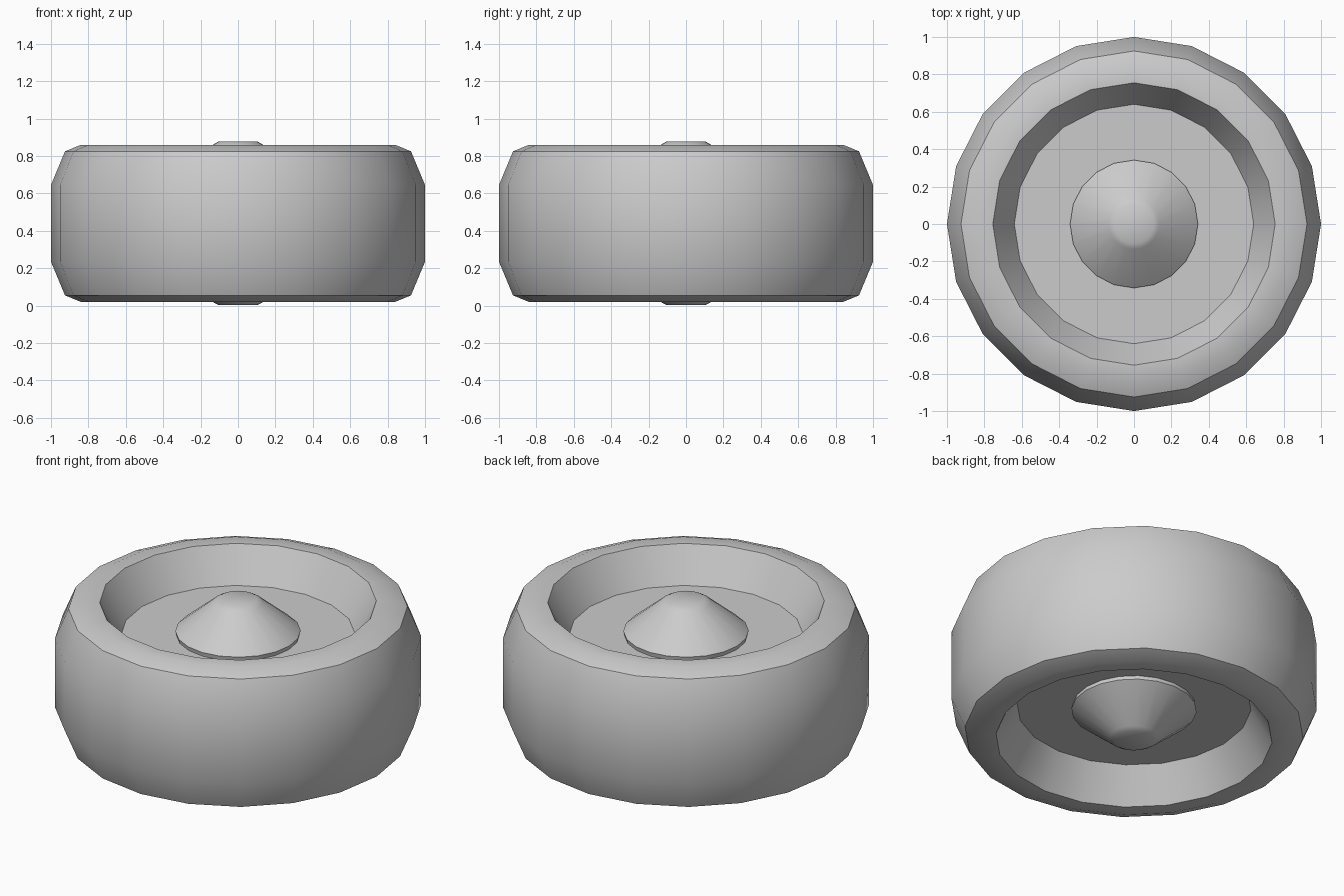
import bpy, bmesh, math

if "Cube" in bpy.data.objects:
    bpy.data.objects.remove(bpy.data.objects["Cube"])

SIDES = 20
MID = 0.44  # height of the wheel's mirror plane


def lathe(name, rings, cap=False):
    """Spin (radius, z) rings around the z axis; close ring to ring or cap both ends."""
    bm = bmesh.new()
    loops = []
    for r, z in rings:
        loops.append([bm.verts.new((r * math.cos(a), r * math.sin(a), z))
                      for a in (2 * math.pi * i / SIDES for i in range(SIDES))])
    for lo, hi in zip(loops, loops[1:]):
        for i in range(SIDES):
            j = (i + 1) % SIDES
            bm.faces.new((lo[i], lo[j], hi[j], hi[i]))
    if cap:
        bm.faces.new(loops[0])
        bm.faces.new(loops[-1])
    bmesh.ops.recalc_face_normals(bm, faces=bm.faces)
    mesh = bpy.data.meshes.new(name)
    bm.to_mesh(mesh)
    bm.free()
    obj = bpy.data.objects.new(name, mesh)
    bpy.context.collection.objects.link(obj)
    bpy.ops.object.select_all(action='DESELECT')
    obj.select_set(True)
    bpy.context.view_layer.objects.active = obj
    bpy.ops.object.shade_smooth_by_angle(angle=math.radians(30))
    return obj


def mirrored(top):
    """Add the lower half of a profile listed from the top down to the middle."""
    return top + [(r, 2 * MID - z) for r, z in reversed(top)]


# Tyre with dished rim and disc on both sides
lathe("wheel", mirrored([(0.64, 0.66), (0.755, 0.86), (0.84, 0.86),
                         (0.925, 0.825), (1.0, 0.645)]), cap=True)

# Conical hub showing through on both sides
lathe("hub", mirrored([(0.105, 0.877), (0.135, 0.86),
                       (0.342, 0.685), (0.335, 0.655)]), cap=True)
